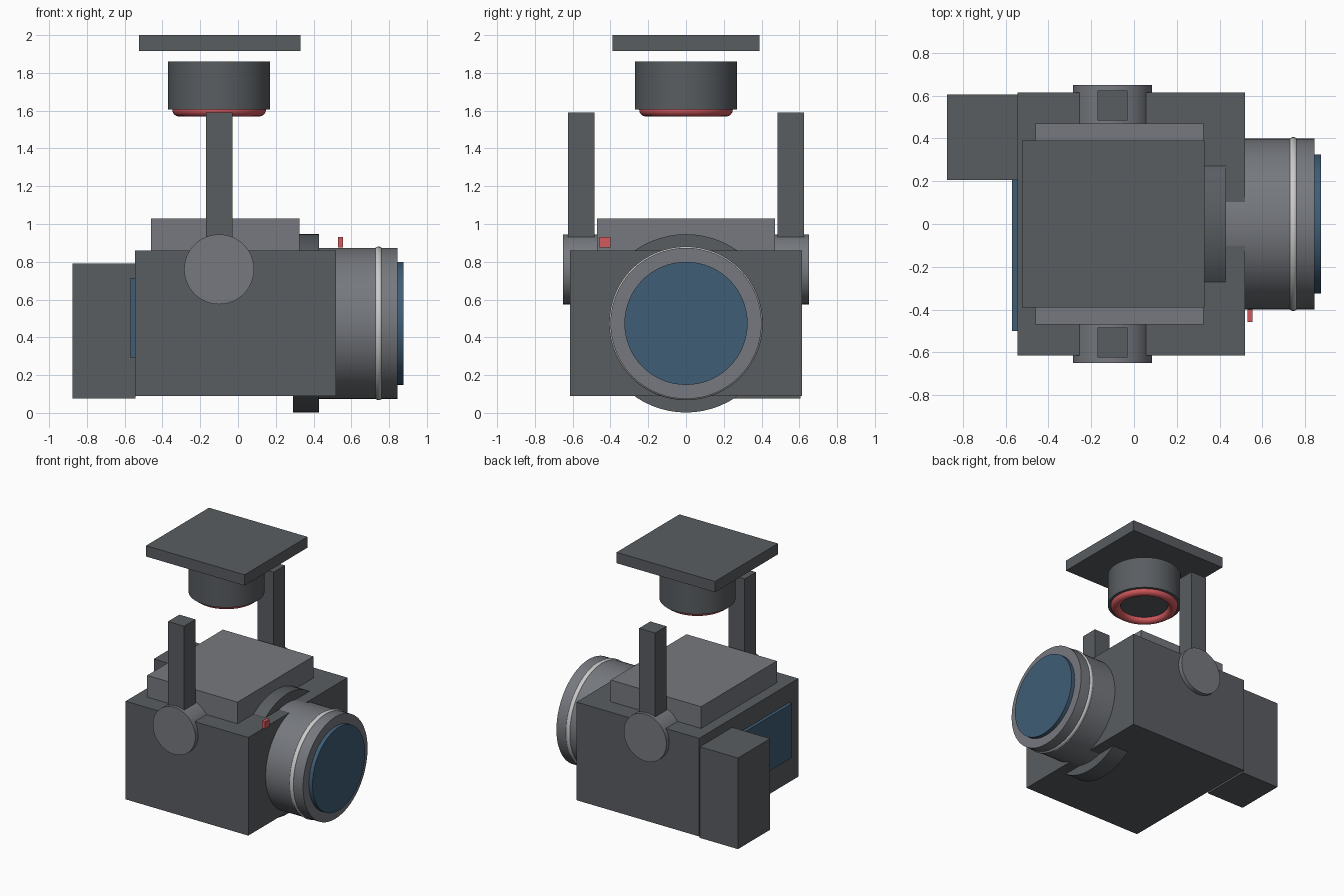
import bpy
from math import pi

if "Cube" in bpy.data.objects:
    bpy.data.objects.remove(bpy.data.objects["Cube"])


def mat(name, r, g, b):
    m = bpy.data.materials.new(name)
    m.diffuse_color = (r, g, b, 1)
    m.use_nodes = True
    m.node_tree.nodes["Principled BSDF"].inputs["Base Color"].default_value = m.diffuse_color
    return m


DARK = mat("dark_grey", 0.10, 0.11, 0.12)
MID = mat("mid_grey", 0.18, 0.19, 0.21)
SILVER = mat("silver", 0.55, 0.56, 0.58)
BLUE = mat("glass_blue", 0.05, 0.11, 0.18)
RED = mat("accent_red", 0.65, 0.10, 0.11)

ROT = {"x": (0, pi / 2, 0), "y": (pi / 2, 0, 0), "z": (0, 0, 0)}


def finish(name, material):
    ob = bpy.context.object
    ob.name = name
    ob.data.materials.append(material)
    return ob


def box(name, x, y, z, material):
    """Box from (min, max) ranges on each axis."""
    bpy.ops.mesh.primitive_cube_add(size=1, location=[sum(r) / 2 for r in (x, y, z)])
    ob = finish(name, material)
    ob.scale = [r[1] - r[0] for r in (x, y, z)]
    bpy.ops.object.transform_apply(location=False, rotation=False, scale=True)
    return ob


def cylinder(name, loc, radius, depth, axis, material, sides=64):
    bpy.ops.mesh.primitive_cylinder_add(vertices=sides, radius=radius, depth=depth,
                                        location=loc, rotation=ROT[axis])
    bpy.ops.object.shade_smooth_by_angle()
    return finish(name, material)


def ring(name, loc, major, minor, axis, material):
    bpy.ops.mesh.primitive_torus_add(major_radius=major, minor_radius=minor, major_segments=64,
                                     minor_segments=16, location=loc, rotation=ROT[axis])
    bpy.ops.object.shade_smooth()
    return finish(name, material)


# Camera body, raised top, rear screen and hand grip
box("camera_body", (-0.545, 0.52), (-0.615, 0.615), (0.09, 0.86), DARK)
box("top_housing", (-0.46, 0.325), (-0.47, 0.47), (0.80, 1.03), MID)
box("rear_screen", (-0.57, -0.53), (-0.50, 0.50), (0.29, 0.715), BLUE)
box("hand_grip", (-0.875, -0.543), (0.205, 0.605), (0.075, 0.79), DARK)

# Lens along +x
LZ = 0.474
cylinder("lens_mount", (0.36, 0, LZ), 0.472, 0.14, "x", DARK)
cylinder("lens_barrel", (0.5725, 0, LZ), 0.40, 0.545, "x", MID)
ring("lens_trim_ring", (0.745, 0, LZ), 0.385, 0.022, "x", SILVER)
cylinder("lens_glass", (0.8375, 0, LZ), 0.326, 0.075, "x", BLUE)

# Small record button beside the lens
box("record_button", (0.53, 0.555), (-0.458, -0.40), (0.875, 0.932), RED)

# Pivots and upright arms on both sides
for side, s in (("front", -1), ("back", 1)):
    cylinder(f"{side}_pivot", (-0.10, s * 0.55, 0.76), 0.185, 0.20, "y", MID)
    box(f"{side}_arm", (-0.17, -0.03), sorted((s * 0.485, s * 0.625)), (0.80, 1.59), DARK)

# Pan motor with accent ring and mounting plate
cylinder("pan_motor", (-0.10, 0, 1.7325), 0.27, 0.255, "z", DARK)
ring("motor_accent_ring", (-0.10, 0, 1.605), 0.212, 0.036, "z", RED)
box("mounting_plate", (-0.525, 0.33), (-0.39, 0.39), (1.915, 2.0), DARK)
